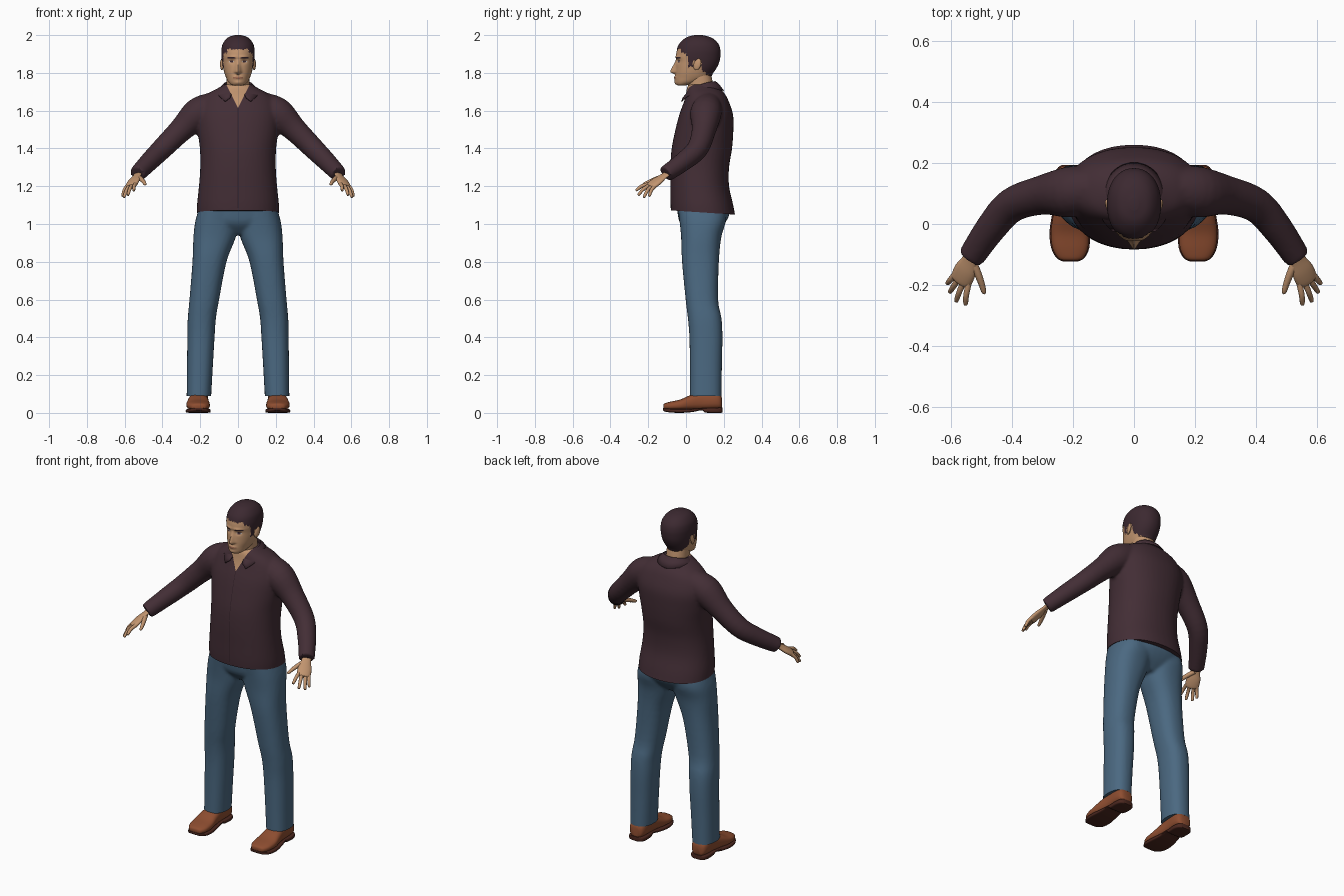
import bpy, bmesh, math
from mathutils import Vector as V

if "Cube" in bpy.data.objects:
    bpy.data.objects.remove(bpy.data.objects["Cube"])

def material(name, rgb):
    m = bpy.data.materials.new(name)
    m.diffuse_color = (*rgb, 1)
    m.use_nodes = True
    m.node_tree.nodes["Principled BSDF"].inputs["Base Color"].default_value = m.diffuse_color
    return m

SHIRT = material("plum_shirt", (0.056, 0.027, 0.036))
SEAM = material("dark_seam", (0.03, 0.014, 0.02))
JEANS = material("blue_denim", (0.07, 0.14, 0.22))
SKIN = material("skin", (0.54, 0.30, 0.16))
HAIR = material("dark_hair", (0.045, 0.022, 0.03))
LIPS = material("lips", (0.33, 0.14, 0.08))
WHITE = material("eye_white", (0.5, 0.46, 0.42))
LEATHER = material("brown_leather", (0.27, 0.075, 0.03))
SOLE = material("dark_sole", (0.07, 0.02, 0.013))

def spline(rows, n):
    """Catmull-Rom interpolation of rows of numbers."""
    p = [rows[0], *rows, rows[-1]]
    out = []
    for i in range(1, len(p) - 2):
        for k in range(n):
            t = k / n
            out.append([0.5 * (2 * b + (c - a) * t + (2 * a - 5 * b + 4 * c - d) * t * t
                        + (3 * b - a - 3 * c + d) * t ** 3)
                        for a, b, c, d in zip(p[i - 1], p[i], p[i + 1], p[i + 2])])
    return out + [list(rows[-1])]

def ring(c, u, v, sides, power=2.0):
    pts = []
    for i in range(sides):
        a = 2 * math.pi * i / sides
        co, si = math.cos(a), math.sin(a)
        pts.append(c + u * math.copysign(abs(co) ** (2 / power), co)
                   + v * math.copysign(abs(si) ** (2 / power), si))
    return pts

def loft(bm, rings):
    rows = [[bm.verts.new(p) for p in r] for r in rings]
    n = len(rows[0])
    for a, b in zip(rows, rows[1:]):
        for i in range(n):
            j = (i + 1) % n
            bm.faces.new((a[i], a[j], b[j], b[i]))
    bm.faces.new(rows[0][::-1])
    bm.faces.new(rows[-1])

def stack(bm, rows, n=4, sides=40, power=2.2):
    """Loft of level rings: z, x left, x right, y front, y back."""
    loft(bm, [ring(V(((l + r) / 2, (f + b) / 2, z)), V(((r - l) / 2, 0, 0)),
                   V((0, (b - f) / 2, 0)), sides, power) for z, l, r, f, b in spline(rows, n)])

def tube(bm, rows, ref=(0, 0, 1), flat=1.0, n=4, sides=20):
    """Round or flattened tube along x, y, z, radius rows."""
    rows = spline(rows, n)
    rings = []
    for i, r in enumerate(rows):
        t = V(rows[min(i + 1, len(rows) - 1)][:3]) - V(rows[max(i - 1, 0)][:3])
        t.normalize()
        u = V(ref)
        u = (u - t * u.dot(t)).normalized()
        rings.append(ring(V(r[:3]), u * r[3], t.cross(u) * r[3] * flat, sides))
    loft(bm, rings)

def make(name, bm, *mats, mirror=False):
    bmesh.ops.recalc_face_normals(bm, faces=bm.faces)
    me = bpy.data.meshes.new(name)
    bm.to_mesh(me)
    bm.free()
    ob = bpy.data.objects.new(name, me)
    bpy.context.collection.objects.link(ob)
    for m in mats:
        me.materials.append(m)
    if mirror:
        ob.modifiers.new("mirror", 'MIRROR')
    return ob

def fuse(bm, voxel, rounds):
    """Merge overlapping lofts into one smooth skin and return it as bmesh."""
    ob = make("fuse_helper", bm)
    ob.modifiers.new("merge", 'REMESH').voxel_size = voxel
    s = ob.modifiers.new("relax", 'SMOOTH')
    s.factor, s.iterations = 0.5, rounds
    dg = bpy.context.evaluated_depsgraph_get()
    me = bpy.data.meshes.new_from_object(ob.evaluated_get(dg))
    out = bmesh.new()
    out.from_mesh(me)
    bpy.data.objects.remove(ob)
    return out

def cut(bm, co, no, keep=None, trim=False):
    faces = [f for f in bm.faces if keep is None or keep(f.calc_center_median())]
    geom = list({e for f in faces for e in f.edges} | {v for f in faces for v in f.verts}) + faces
    res = bmesh.ops.bisect_plane(bm, geom=geom, plane_co=co, plane_no=no, clear_inner=trim)
    if trim:
        edges = [g for g in res['geom_cut'] if isinstance(g, bmesh.types.BMEdge)]
        bmesh.ops.holes_fill(bm, edges=edges, sides=0)

# Shirt: torso and sleeves fused, hem trimmed, open neck and placket cut in
bm = bmesh.new()
torso = [(1.02, .217, -.075, .265), (1.1, .217, -.082, .25), (1.2, .207, -.083, .228),
         (1.3, .2, -.083, .228), (1.4, .202, -.076, .244), (1.5, .215, -.056, .251),
         (1.58, .22, -.035, .249), (1.65, .2, -.01, .226), (1.69, .16, 0, .205),
         (1.72, .105, .005, .175), (1.74, .07, .015, .145)]
stack(bm, [(z, -w, w, f, b) for z, w, f, b in torso])
sleeve = [(.13, .12, 1.63, .07), (.21, .105, 1.585, .084), (.3, .095, 1.5, .065),
          (.4, .062, 1.4, .057), (.47, -.015, 1.33, .051), (.533, -.107, 1.265, .044)]
for s in (1, -1):
    tube(bm, [(s * x, y, z, r) for x, y, z, r in sleeve], ref=(0, 1, 0))
bm = fuse(bm, 0.009, 5)
cut(bm, (0, -.08, 1.072), (0, .065, 1), trim=True)
for s in (1, -1):
    cut(bm, (0, 0, 1.615), (1, 0, -.5 * s), lambda c: c.y < .06 and c.z > 1.59 and abs(c.x) < .1)
    cut(bm, (.0015 * s, 0, 0), (1, 0, 0), lambda c: c.y < .02 and c.z < 1.66 and abs(c.x) < .03)
for f in bm.faces:
    c = f.calc_center_median()
    if c.y < .06 and abs(c.x) < .5 * (c.z - 1.615):
        f.material_index = 1
    elif c.y < 0 and abs(c.x) < .0015 and c.z > 1.08:
        f.material_index = 2
make("shirt", bm, SHIRT, SKIN, SEAM)

# Collar: folded band around the neck, dropping to points at the front
bm = bmesh.new()
rows = []
for i in range(41):
    t = i / 20 - 1
    a, k, back = math.radians(152) * t, abs(t) ** 3, (1 - abs(t)) ** 2
    sx, cy = math.sin(a), math.cos(a)
    rows.append([bm.verts.new((rx * sx, .085 + ry * cy, z)) for rx, ry, z in (
        (.068, .068 + .024 * k, 1.71 - .04 * k),
        (.074, .072 + .028 * k, 1.756 - .07 * k),
        (.09, .095 + .022 * k, 1.744 - .075 * k - .01 * back),
        (.104 + .04 * k, .117 + .008 * k, 1.724 - .075 * k - .02 * back))])
for a, b in zip(rows, rows[1:]):
    for j in range(3):
        bm.faces.new((a[j], a[j + 1], b[j + 1], b[j]))
make("collar", bm, SHIRT).modifiers.new("cloth", 'SOLIDIFY').thickness = 0.004

# Jeans: hips and legs fused, leg ends trimmed
bm = bmesh.new()
stack(bm, [(.945, -.06, .06, .02, .15), (1.0, -.2, .2, -.03, .203),
           (1.06, -.214, .214, -.045, .232), (1.12, -.2, .2, -.05, .215)])
leg = [(.07, .143, .272, .02, .188), (.25, .133, .27, .02, .19), (.4, .124, .268, .018, .193),
       (.5, .117, .266, .01, .188), (.6, .1, .257, -.002, .17), (.8, .061, .241, -.021, .174),
       (.93, .012, .236, -.026, .187), (1.02, 0, .225, -.035, .212), (1.1, 0, .2, -.045, .21)]
for s in (1, -1):
    stack(bm, [(z, s * l, s * r, f, b) for z, l, r, f, b in leg], power=2.35)
bm = fuse(bm, 0.009, 5)
cut(bm, (0, 0, .09), (0, 0, 1), trim=True)
make("jeans", bm, JEANS)

# Shoes and soles: y, centre x, half width, bottom, top
def shoe(name, rows, power, mat):
    bm = bmesh.new()
    loft(bm, [ring(V((x, y, (lo + hi) / 2)), V((w, 0, 0)), V((0, 0, (hi - lo) / 2)), 28, power)
              for y, x, w, lo, hi in spline(rows, 4)])
    make(name, bm, mat, mirror=True)

shoe("shoe", [(-.12, .208, .022, .022, .042), (-.112, .208, .041, .017, .051),
              (-.08, .209, .058, .014, .06), (-.03, .211, .062, .013, .071),
              (.02, .211, .056, .014, .093), (.08, .209, .049, .015, .112),
              (.15, .207, .05, .018, .113), (.18, .207, .042, .02, .1),
              (.19, .207, .026, .025, .08)], 2.6, LEATHER)
shoe("sole", [(-.123, .208, .024, .014, .026), (-.112, .208, .045, .007, .024),
              (-.08, .209, .062, .002, .022), (-.03, .211, .066, 0, .021),
              (.03, .211, .058, .004, .022), (.085, .209, .05, .014, .025),
              (.1, .208, .05, .002, .026), (.15, .207, .053, 0, .027),
              (.182, .207, .045, 0, .028), (.194, .207, .027, .002, .028)], 5, SOLE)

# Hands: flattened palm with five tapered fingers
bm = bmesh.new()
across = V((.78, .6, -.17))
tube(bm, [(.522, -.085, 1.275, .027), (.537, -.118, 1.253, .027), (.553, -.153, 1.227, .038),
          (.567, -.185, 1.203, .037), (.571, -.193, 1.197, .025)], across, .42)
tips = [(.552, -.265, 1.177), (.583, -.254, 1.152), (.604, -.224, 1.14), (.612, -.195, 1.146)]
for i, tip in enumerate(tips):
    base = V((.563, -.178, 1.208)) + across * (-.027 + .018 * i)
    mid = (base + V(tip)) / 2 + V((.003, -.004, .006))
    tube(bm, [(*base, .0105), (*mid, .0095), (*V(tip).lerp(mid, .12), .0075), (*tip, .003)],
         across, sides=10)
tube(bm, [(.532, -.118, 1.252, .014), (.513, -.16, 1.238, .0125), (.5, -.195, 1.224, .0105),
          (.492, -.222, 1.212, .008), (.49, -.229, 1.209, .003)], across, sides=10)
make("hand", bm, SKIN, mirror=True)

# Neck
bm = bmesh.new()
stack(bm, [(1.62, -.058, .058, .035, .13), (1.7, -.062, .062, .014, .14),
           (1.74, -.061, .061, .01, .142), (1.81, -.06, .06, .005, .13)])
make("neck", bm, SKIN)

# Head: fine loft, features pushed out of the face, hair and features coloured by region
bm = bmesh.new()
head = [(1.733, .02, -.04, -.005), (1.738, .036, -.05, .02), (1.752, .051, -.056, .075),
        (1.775, .063, -.057, .125), (1.8, .072, -.056, .142), (1.83, .079, -.054, .162),
        (1.86, .083, -.052, .175), (1.89, .086, -.053, .18), (1.92, .086, -.048, .18),
        (1.95, .08, -.036, .171), (1.975, .064, -.013, .149), (1.99, .044, .012, .12),
        (1.998, .015, .045, .085)]
stack(bm, [(z, -w, w, f, b) for z, w, f, b in head], n=10, sides=128, power=2.15)

def bump(x, z, cx, cz, sx, sz):
    return math.exp(-((abs(x) - cx) / sx) ** 2 - ((z - cz) / sz) ** 2)

def hairline(p):
    rough = .004 * math.sin(p.y * 330) + .003 * math.sin(p.x * 420)
    for y, z in ((-.025, 1.926), (.0, 1.905), (.012, 1.885), (.036, 1.83), (.082, 1.865)):
        if p.y < y:
            return z + rough
    return max(1.775, 1.82 - (p.y - .08) * .9) + rough

bm.normal_update()
for v in bm.verts:
    x, y, z = v.co
    if v.co.z > hairline(v.co):
        v.co += v.normal * .002
    if y < .01:
        slope = max(0, min((1.872 - z) / .06, (z - 1.79) / .014, 1))
        v.co.y -= (.027 * slope * math.exp(-(x / (.008 + .007 * slope)) ** 2)
                   + .005 * bump(x, z, .03, 1.884, .025, .008)
                   - .008 * bump(x, z, .033, 1.862, .015, .011)
                   + .006 * bump(x, z, 0, 1.774, .024, .01)
                   + .005 * bump(x, z, 0, 1.748, .02, .012))
for f in bm.faces:
    c = f.calc_center_median()
    ax = abs(c.x)
    if c.z > hairline(c):
        f.material_index = 1
    elif c.y < .0:
        eye = ((ax - .034) / .014) ** 2 + ((c.z - 1.86) / .006) ** 2
        if eye < 1:
            f.material_index = 1 if abs(ax - .034) < .006 or c.z > 1.863 else 3
        elif .013 < ax < .055 and abs(c.z - 1.878 - .1 * min(ax - .013, .025)) < .004:
            f.material_index = 1
        elif ax < .025 and abs(c.z - 1.774) < .006 - .1 * ax:
            f.material_index = 2
make("head", bm, SKIN, HAIR, LIPS, WHITE)

# Ears
bm = bmesh.new()
bmesh.ops.create_uvsphere(bm, u_segments=16, v_segments=10, radius=1)
for v in bm.verts:
    x, y, z = v.co
    v.co = (.085 + .009 * x + .005 * y, .06 + .02 * y + .006 * z, 1.845 + .031 * z)
make("ear", bm, SKIN, mirror=True)

# Smooth shading with crisp hems and edges
for ob in bpy.context.collection.objects:
    ob.select_set(True)
    bpy.context.view_layer.objects.active = ob
bpy.ops.object.shade_smooth_by_angle(angle=math.radians(45))
